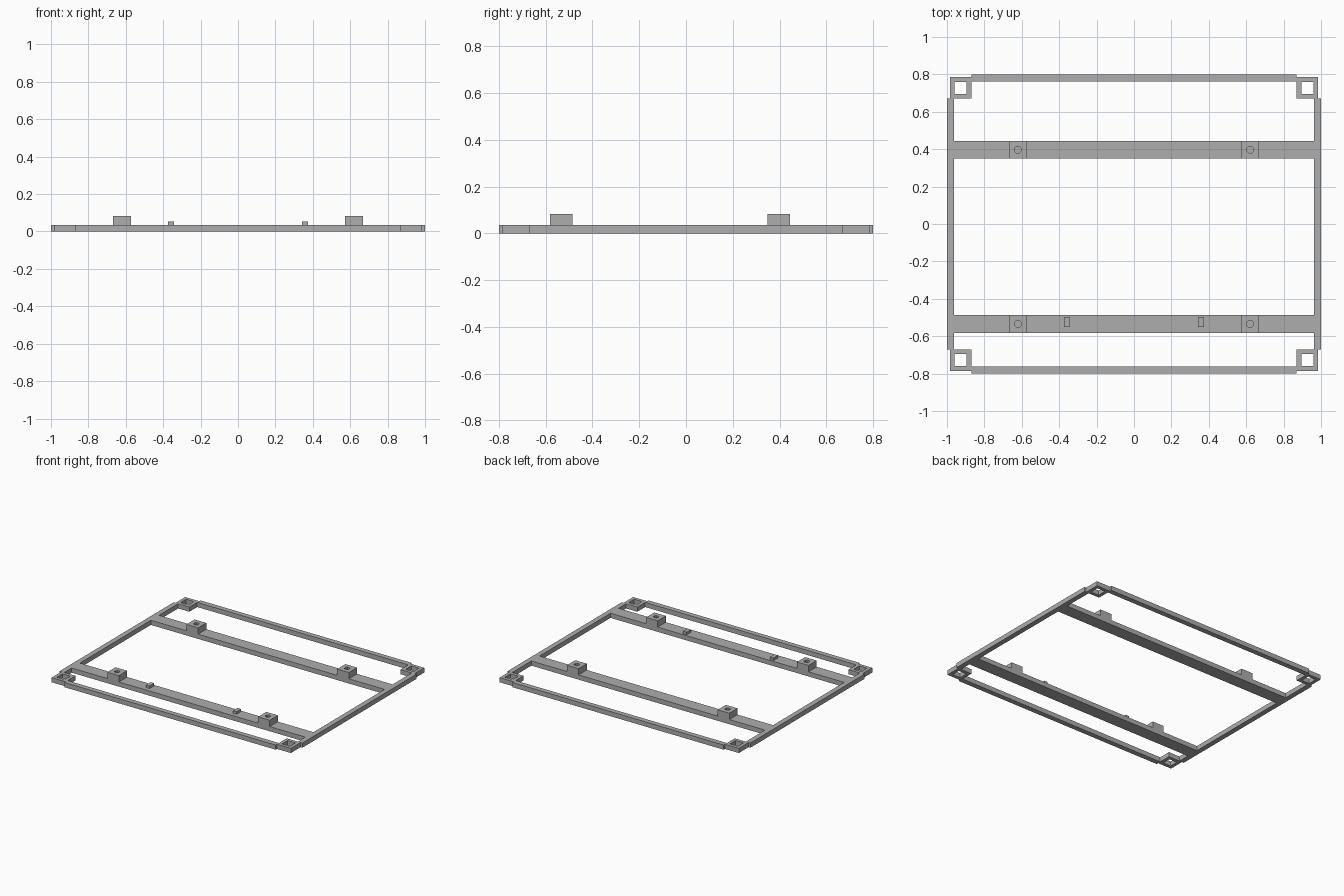
import bpy
import bmesh
import math

cube = bpy.data.objects.get("Cube")
if cube:
    bpy.data.objects.remove(cube, do_unlink=True)

grey = bpy.data.materials.new("plain grey")
grey.use_nodes = True
COLOUR = (0.42, 0.42, 0.42, 1)
grey.diffuse_color = COLOUR
grey.node_tree.nodes["Principled BSDF"].inputs["Base Color"].default_value = COLOUR

BAR = 0.035      # frame thickness
RAIL = 0.038     # rail width
HALF_X, HALF_Y = 1.0, 0.8
CORNER_X, CORNER_Y = 0.87, 0.67   # inner edges of the corner sockets
CORNER = 0.115   # corner socket size


def finish(name, bm):
    bmesh.ops.recalc_face_normals(bm, faces=bm.faces)
    mesh = bpy.data.meshes.new(name)
    bm.to_mesh(mesh)
    bm.free()
    mesh.materials.append(grey)
    obj = bpy.data.objects.new(name, mesh)
    bpy.context.collection.objects.link(obj)
    return obj


def box(name, x0, x1, y0, y1, z0, z1):
    bm = bmesh.new()
    bmesh.ops.create_cube(bm, size=1)
    for v in bm.verts:
        v.co = (x1 if v.co.x > 0 else x0,
                y1 if v.co.y > 0 else y0,
                z1 if v.co.z > 0 else z0)
    return finish(name, bm)


def hollow_block(name, cx, cy, size, hole, z0, z1, chamfer=0.0):
    """Square block with a vertical square hole, its corners optionally cut."""
    bm = bmesh.new()

    def ring(half, cut, z):
        pts = []
        for i in range(4):
            c, s = round(math.cos(i * math.pi / 2)), round(math.sin(i * math.pi / 2))
            for px, py in ((half, half - cut), (half - cut, half)):
                pts.append(bm.verts.new((cx + c * px - s * py, cy + s * px + c * py, z)))
        return pts

    rings = [ring(size / 2, 0, z0), ring(size / 2, 0, z1),
             ring(hole / 2, chamfer, z1), ring(hole / 2, chamfer, z0)]
    for a, b in zip(rings, rings[1:] + rings[:1]):
        for i in range(8):
            j = (i + 1) % 8
            bm.faces.new((a[i], a[j], b[j], b[i]))
    bmesh.ops.remove_doubles(bm, verts=bm.verts, dist=1e-5)
    return finish(name, bm)


# Outer rails
for side, s in (("left", 1), ("right", -1)):
    xs = sorted((s * HALF_X, s * (HALF_X - RAIL)))
    box(side + "_rail", *xs, -CORNER_Y, CORNER_Y, 0, BAR)
for side, s in (("front", -1), ("back", 1)):
    ys = sorted((s * HALF_Y, s * (HALF_Y - RAIL)))
    box(side + "_rail", -CORNER_X, CORNER_X, *ys, 0, BAR)

# Open corner sockets
for yname, sy in (("front", -1), ("back", 1)):
    for xname, sx in (("left", 1), ("right", -1)):
        hollow_block(f"{yname}_{xname}_corner_socket",
                     sx * (CORNER_X + CORNER / 2), sy * (CORNER_Y + CORNER / 2),
                     CORNER, 0.065, 0, BAR)

# Crossbars with drilled mounting blocks
for yname, cy in (("front", -0.534), ("back", 0.397)):
    inner = HALF_X - RAIL
    box(yname + "_crossbar", -inner, inner, cy - 0.048, cy + 0.048, 0, BAR)
    for xname, sx in (("left", 1), ("right", -1)):
        hollow_block(f"{yname}_{xname}_mounting_block", sx * 0.621, cy,
                     0.096, 0.033, BAR, 0.082, chamfer=0.007)

# Small locating tabs on the front crossbar
for xname, sx in (("left", 1), ("right", -1)):
    cx = sx * 0.358
    box(xname + "_locating_tab", cx - 0.015, cx + 0.015, -0.55, -0.497, BAR, 0.054)
